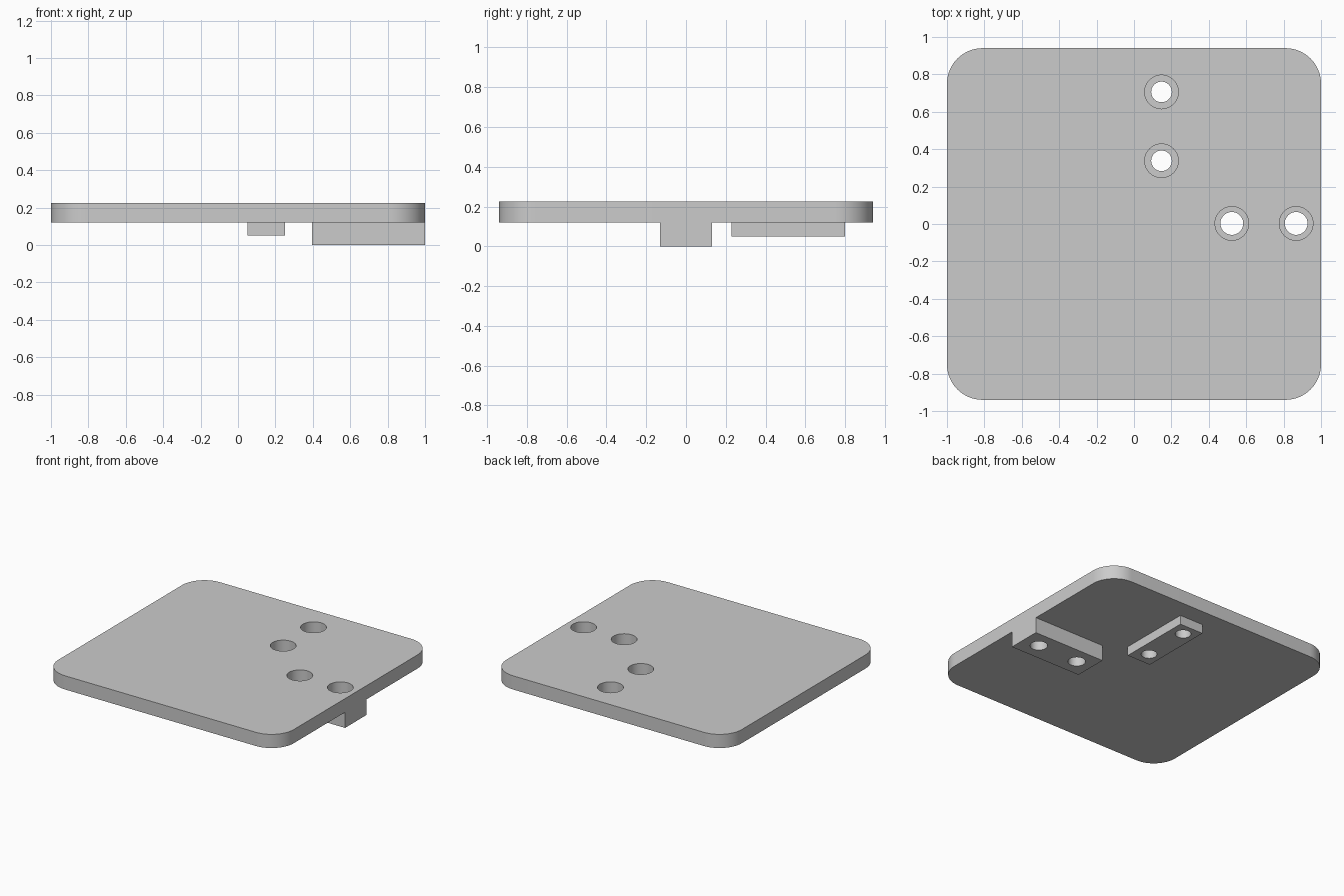
import bpy
import math

cube = bpy.data.objects.get("Cube")
if cube:
    bpy.data.objects.remove(cube, do_unlink=True)

HALF_X, HALF_Y, CORNER = 1.0, 0.94, 0.19
BOTTOM, TOP = 0.12, 0.225

grey = bpy.data.materials.new("plain grey")
grey.use_nodes = True
colour = (0.6, 0.6, 0.6, 1)
grey.diffuse_color = colour
grey.node_tree.nodes["Principled BSDF"].inputs["Base Color"].default_value = colour


def prism(name, outline, z0, z1):
    """Extrude a counter-clockwise outline from z0 to z1."""
    n = len(outline)
    verts = [(x, y, z) for z in (z0, z1) for x, y in outline]
    faces = [tuple(reversed(range(n))), tuple(range(n, 2 * n))]
    faces += [(i, (i + 1) % n, n + (i + 1) % n, n + i) for i in range(n)]
    mesh = bpy.data.meshes.new(name)
    mesh.from_pydata(verts, [], faces)
    mesh.materials.append(grey)
    obj = bpy.data.objects.new(name, mesh)
    bpy.context.collection.objects.link(obj)
    return obj


def arc(cx, cy, r, start, end, steps):
    angles = [start + (end - start) * i / steps for i in range(steps + 1)]
    return [(cx + r * math.cos(a), cy + r * math.sin(a)) for a in angles]


def box(name, x0, x1, y0, y1, z0, z1):
    return prism(name, [(x0, y0), (x1, y0), (x1, y1), (x0, y1)], z0, z1)


def drill(target, x, y, r, z0, z1):
    """Cut a round hole between two heights."""
    cutter = prism("drill_cutter", arc(x, y, r, 0, math.tau, 48)[:-1], z0, z1)
    cutter.hide_render = True
    mod = target.modifiers.new("drill", 'BOOLEAN')
    mod.operation, mod.solver, mod.object = 'DIFFERENCE', 'EXACT', cutter
    bpy.context.view_layer.objects.active = target
    bpy.ops.object.modifier_apply(modifier=mod.name)
    bpy.data.objects.remove(cutter, do_unlink=True)


# Rounded plate
outline = []
for quarter, (sx, sy) in enumerate([(1, 1), (-1, 1), (-1, -1), (1, -1)]):
    a = quarter * math.pi / 2
    outline += arc(sx * (HALF_X - CORNER), sy * (HALF_Y - CORNER), CORNER,
                   a, a + math.pi / 2, 16)
plate = prism("plate", outline, BOTTOM, TOP)

# Locating blocks under the plate
edge_block = box("edge_block", 0.395, HALF_X, -0.13, 0.13, 0, BOTTOM)
rear_block = box("rear_block", 0.05, 0.25, 0.23, 0.80, 0.05, BOTTOM)

# Wide screw recesses in the plate, narrow holes through the blocks
for block, x, y, r in [(edge_block, 0.523, 0.003, 0.061),
                       (edge_block, 0.867, 0.003, 0.061),
                       (rear_block, 0.147, 0.338, 0.055),
                       (rear_block, 0.147, 0.706, 0.055)]:
    drill(plate, x, y, 0.09, BOTTOM - 0.1, TOP + 0.1)
    drill(block, x, y, r, -0.1, TOP)

# Smooth the curved walls, keep the edges sharp
bpy.ops.object.select_all(action='DESELECT')
for part in (plate, edge_block, rear_block):
    part.select_set(True)
bpy.context.view_layer.objects.active = plate
bpy.ops.object.shade_smooth_by_angle(angle=math.radians(30))
